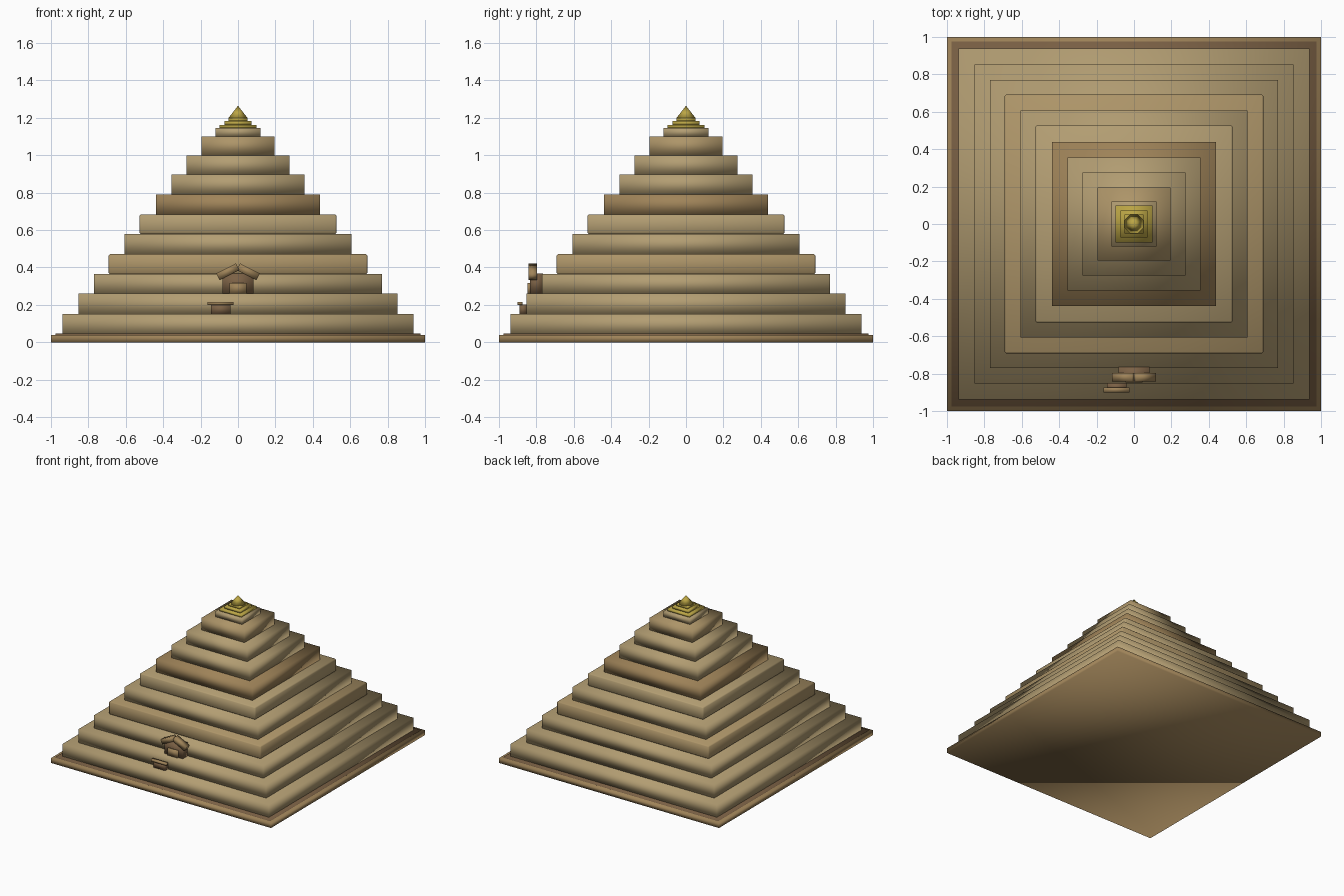
import bpy, math

if "Cube" in bpy.data.objects:
    bpy.data.objects.remove(bpy.data.objects["Cube"])


def material(name, rgb):
    m = bpy.data.materials.new(name)
    m.diffuse_color = (*rgb, 1)
    m.use_nodes = True
    m.node_tree.nodes["Principled BSDF"].inputs["Base Color"].default_value = m.diffuse_color
    return m


SAND = material("sandstone", (0.45, 0.34, 0.17))
TAN = material("tan_stone", (0.42, 0.30, 0.14))
BROWN = material("brown_stone", (0.35, 0.23, 0.10))
WOOD = material("dark_stone", (0.20, 0.12, 0.06))
GOLD = material("gold", (0.50, 0.38, 0.06))


def finish(ob, name, mat):
    ob.name = name
    ob.data.materials.append(mat)
    for p in ob.data.polygons:
        p.use_smooth = True
    return ob


def box(name, x, y, z, mat, bevel=0, tilt=0):
    """Box from (min, max) ranges, optionally tilted about y."""
    loc = [(a + b) / 2 for a, b in (x, y, z)]
    size = [b - a for a, b in (x, y, z)]
    bpy.ops.mesh.primitive_cube_add(size=1, location=loc)
    ob = bpy.context.object
    ob.scale = size
    bpy.ops.object.transform_apply(location=False, rotation=False, scale=True)
    ob.rotation_euler.y = tilt
    if bevel:
        mod = ob.modifiers.new("bevel", 'BEVEL')
        mod.width = bevel
        mod.segments = 1
    return finish(ob, name, mat)


def slab(name, half, z0, z1, mat, bevel=0):
    return box(name, (-half, half), (-half, half), (z0, z1), mat, bevel)


# Base plinth
slab("base_slab", 1.0, 0, 0.04, BROWN)
slab("base_step", 0.975, 0.03, 0.047, WOOD)

# Stepped tiers: half width, top height, material, bevel
tiers = [
    (0.937, 0.15, SAND, 0), (0.853, 0.26, SAND, 0), (0.771, 0.364, SAND, 0),
    (0.692, 0.471, TAN, 0.008), (0.606, 0.579, SAND, 0), (0.527, 0.683, SAND, 0.008),
    (0.438, 0.79, BROWN, 0), (0.355, 0.896, SAND, 0), (0.276, 1.0, SAND, 0),
    (0.195, 1.10, TAN, 0), (0.12, 1.146, SAND, 0),
]
bottom = 0.04
for i, (half, top, mat, bev) in enumerate(tiers):
    slab(f"tier_{i + 1}", half, bottom, top, mat, bev)
    bottom = top

# Gold cap and finial
for i, (half, top) in enumerate([(0.10, 1.163), (0.073, 1.182), (0.05, 1.20)]):
    slab(f"gold_step_{i + 1}", half, bottom, top, GOLD)
    bottom = top
bpy.ops.mesh.primitive_cone_add(vertices=8, radius1=0.056, radius2=0, depth=0.067,
                                location=(0, 0, 1.2315), rotation=(0, 0, math.pi / 8))
finish(bpy.context.object, "gold_finial", GOLD)

# Shrine on the second terrace
box("shrine_body", (-0.083, 0.083), (-0.835, -0.765), (0.26, 0.368), WOOD)
box("shrine_door", (-0.045, 0.045), (-0.848, -0.83), (0.26, 0.318), BROWN)
for side, name in ((-1, "left"), (1, "right")):
    cx = 0.055 * side
    box(f"shrine_roof_{name}", (cx - 0.059, cx + 0.059), (-0.842, -0.797),
        (0.357, 0.397), BROWN, tilt=side * math.radians(27))

# Offering table on the first terrace
box("table_body", (-0.145, -0.04), (-0.89, -0.85), (0.15, 0.203), WOOD)
box("table_top", (-0.162, -0.024), (-0.9, -0.873), (0.2, 0.216), BROWN)
